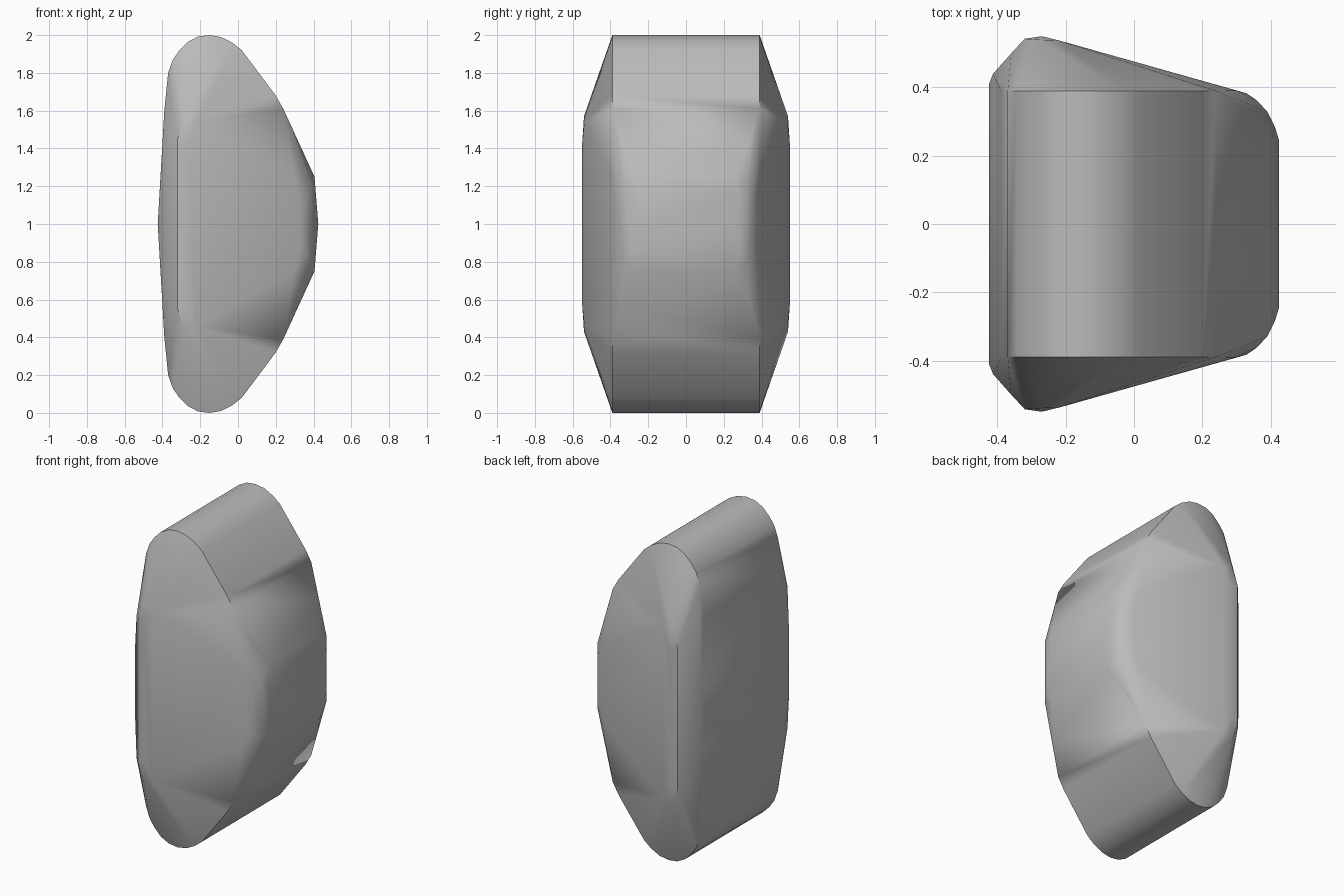
import bpy
import bmesh
import math

cube = bpy.data.objects.get("Cube")
if cube:
    bpy.data.objects.remove(cube, do_unlink=True)

MID = 1.0  # height of the horizontal mirror plane

# Control points of one quarter: (x, half depth, height from the middle)
rim = [(x, 0.39, h) for x, h in [
    (-0.39, 0.6), (-0.37, 0.8), (-0.345, 0.87), (-0.31, 0.92), (-0.265, 0.965),
    (-0.21, 0.993), (-0.15, 1.0), (-0.09, 0.99), (-0.03, 0.96), (0.02, 0.92),
    (0.12, 0.785), (0.2, 0.68), (0.24, 0.61)]]
side_ridge = [
    (-0.22, 0.538, 0.54), (-0.27, 0.55, 0.42), (-0.28, 0.54, 0.57),
    (-0.32, 0.543, 0.45), (-0.36, 0.5, 0.45)]
back_edge = [(-0.425, 0.41, 0.0), (-0.413, 0.44, 0.2)]
front_edge = [
    (0.30, 0.391, 0.25), (0.33, 0.383, 0.1), (0.36, 0.362, 0.15),
    (0.39, 0.33, 0.2), (0.413, 0.285, 0.15), (0.425, 0.245, 0.0),
    (0.405, 0.25, 0.25), (0.32, 0.335, 0.435)]

# Wrap the mirrored points in one convex body
bm = bmesh.new()
for x, y, h in rim + side_ridge + back_edge + front_edge:
    for sy in (-1, 1):
        for sz in ((-1, 1) if h else (1,)):
            bm.verts.new((x, sy * y, MID + sz * h))
hull = bmesh.ops.convex_hull(bm, input=bm.verts[:])
loose = [v for v in bm.verts if not v.link_faces]
bmesh.ops.delete(bm, geom=loose, context='VERTS')
bmesh.ops.dissolve_limit(bm, angle_limit=math.radians(1),
                         verts=bm.verts[:], edges=bm.edges[:])
bmesh.ops.recalc_face_normals(bm, faces=bm.faces[:])

mesh = bpy.data.meshes.new("rounded_block")
bm.to_mesh(mesh)
bm.free()
block = bpy.data.objects.new("rounded_block", mesh)
bpy.context.collection.objects.link(block)

# Plain grey surface
grey = bpy.data.materials.new("plain_grey")
grey.use_nodes = True
color = (0.5, 0.5, 0.5, 1)
grey.diffuse_color = color
for node in grey.node_tree.nodes:
    if node.type == 'BSDF_PRINCIPLED':
        node.inputs["Base Color"].default_value = color
mesh.materials.append(grey)

# Smooth rounding with the main creases kept
bpy.ops.object.select_all(action='DESELECT')
block.select_set(True)
bpy.context.view_layer.objects.active = block
bpy.ops.object.shade_smooth_by_angle(angle=math.radians(30))
